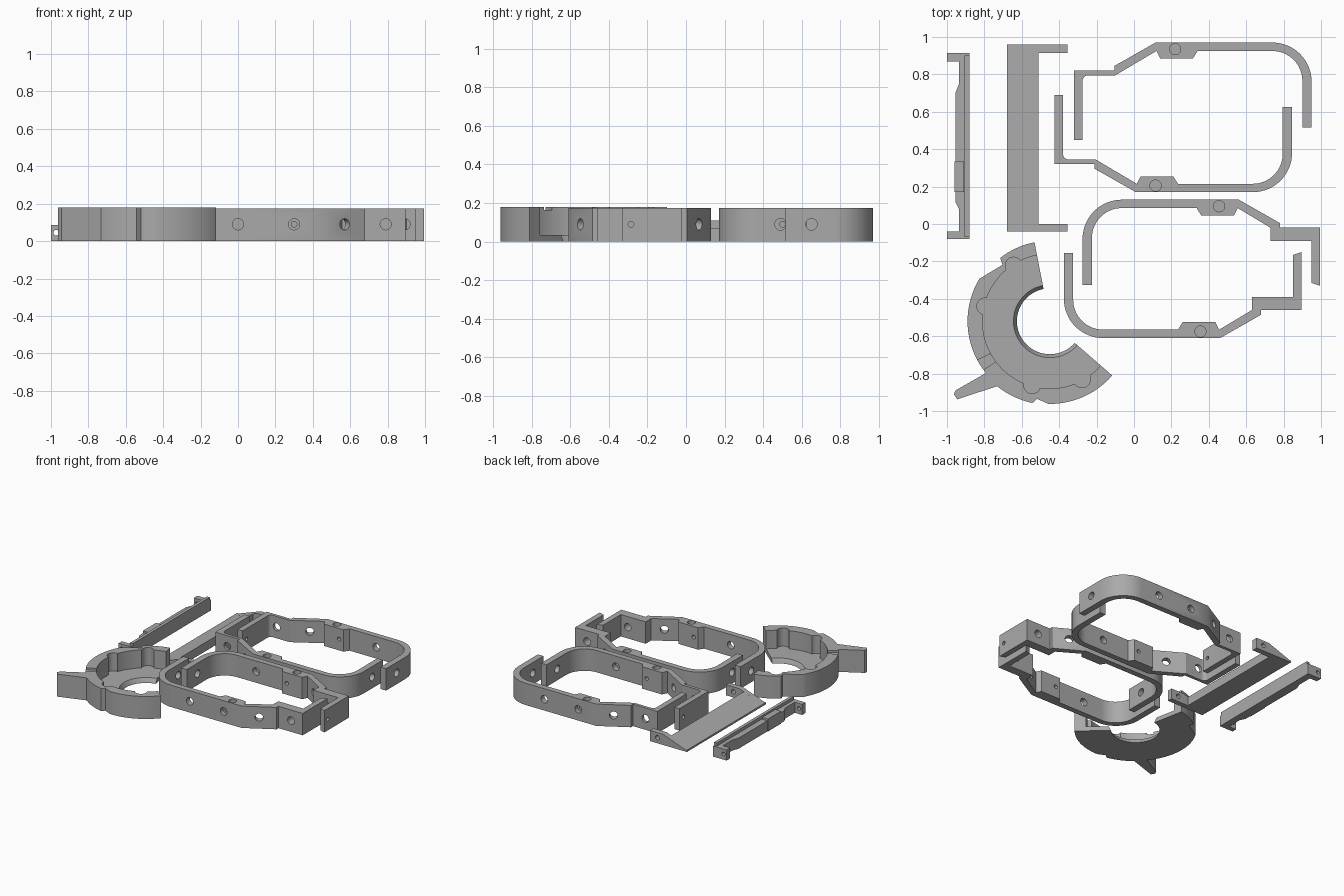
import bpy, bmesh, math
from mathutils import Matrix, Vector

if "Cube" in bpy.data.objects:
    bpy.data.objects.remove(bpy.data.objects["Cube"])

grey = bpy.data.materials.new("plain_grey")
grey.diffuse_color = (0.4, 0.4, 0.4, 1)
grey.use_nodes = True
grey.node_tree.nodes["Principled BSDF"].inputs["Base Color"].default_value = grey.diffuse_color


def arc(cx, cy, r, a0, a1, n=16):
    """Points on an arc, angles in degrees."""
    return [(cx + r * math.cos(math.radians(a0 + (a1 - a0) * i / n)),
             cy + r * math.sin(math.radians(a0 + (a1 - a0) * i / n))) for i in range(n + 1)]


def make(name, bm):
    bmesh.ops.recalc_face_normals(bm, faces=bm.faces)
    me = bpy.data.meshes.new(name)
    bm.to_mesh(me)
    bm.free()
    ob = bpy.data.objects.new(name, me)
    bpy.context.collection.objects.link(ob)
    me.materials.append(grey)
    return ob


def prism(bm, pts, lo, hi, axis="z"):
    """Extrude an outline along z (points are x, y) or along y (points are x, z)."""
    put = (lambda p, h: (p[0], p[1], h)) if axis == "z" else (lambda p, h: (p[0], h, p[1]))
    a = [bm.verts.new(put(p, lo)) for p in pts]
    b = [bm.verts.new(put(p, hi)) for p in pts]
    bm.faces.new(a)
    bm.faces.new(b)
    for i in range(len(pts)):
        j = (i + 1) % len(pts)
        bm.faces.new((a[i], a[j], b[j], b[i]))


def solid(name, *parts):
    bm = bmesh.new()
    for p in parts:
        prism(bm, *p)
    return make(name, bm)


def rect(x0, x1, y0, y1):
    return [(x0, y0), (x1, y0), (x1, y1), (x0, y1)]


def pins(*specs):
    """Cylinder cutters: centre, direction, radius, length."""
    bm = bmesh.new()
    for c, d, r, length in specs:
        rot = Vector((0, 0, 1)).rotation_difference(Vector(d)).to_matrix().to_4x4()
        bmesh.ops.create_cone(bm, cap_ends=True, segments=20, radius1=r, radius2=r,
                              depth=length, matrix=Matrix.Translation(c) @ rot)
    return make("cutter", bm)


def boolean(ob, other, op="DIFFERENCE"):
    m = ob.modifiers.new("bool", "BOOLEAN")
    m.object, m.operation, m.solver = other, op, "EXACT"
    bpy.context.view_layer.objects.active = ob
    bpy.ops.object.modifier_apply(modifier=m.name)
    bpy.data.objects.remove(other)


def smooth(ob):
    bpy.ops.object.select_all(action="DESELECT")
    ob.select_set(True)
    bpy.context.view_layer.objects.active = ob
    bpy.ops.object.shade_smooth_by_angle(angle=math.radians(30))


# Half frames: one outline with two kinds of hooked end, placed by mirroring
H = 0.175


def half_frame(name, thick_hook, sx, sy, dx, dy):
    outer = [(-0.375, -0.155)] + arc(-0.165, -0.4, 0.21, 180, 270)
    outer += [(0.46, -0.61), (0.68, -0.485), (0.68, -0.46), (0.895, -0.46)]
    if thick_hook:
        hook = [(0.895, -0.15), (0.85, -0.165), (0.85, -0.39), (0.63, -0.39), (0.63, -0.46)]
        small_y = -0.195
    else:
        hook = [(0.895, -0.09), (0.85, -0.09)] + arc(0.82, -0.405, 0.03, 0, -90, 5)
        hook += [(0.675, -0.435)]
        small_y = -0.14
    boss = [(0.455, -0.565), (0.435, -0.525), (0.26, -0.525), (0.235, -0.565)]
    inner = arc(-0.165, -0.405, 0.16, 270, 180) + [(-0.325, -0.155)]
    ob = solid(name, (outer + hook + boss + inner, 0, H))
    z = 0.09
    boolean(ob, pins(
        ((0, -0.59, z), (0, 1, 0), 0.03, 0.14),               # wall hole
        ((0.30, -0.61, z), (0, 1, 0), 0.03, 0.07),            # boss counterbore
        ((0.57, -0.5475, z), (0.494, -0.87, 0), 0.03, 0.16),  # hole in slanted wall
        ((0.79, -0.43, z), (0, 1, 0), 0.03, 0.16),            # hook hole
        ((0.87, small_y, z), (1, 0, 0), 0.015, 0.12),         # hook tip hole
        ((-0.35, -0.29, z), (1, 0, 0), 0.03, 0.12),           # end hole
        ((0.355, -0.575, H), (0, 0, 1), 0.03, 0.10)))         # blind hole on top
    boolean(ob, pins(((0.30, -0.55, z), (0, 1, 0), 0.015, 0.1)))
    ob.data.transform(Matrix.Translation((dx, dy, 0)) @ Matrix.Diagonal((sx, sy, 1, 1)))
    if sx * sy < 0:
        ob.data.flip_normals()
    smooth(ob)


half_frame("front_frame_lower_half", True, 1, 1, 0, 0)
half_frame("front_frame_upper_half", True, 1, -1, 0.1, -0.48)
half_frame("back_frame_lower_half", False, -1, 1, 0.47, 0.78)
half_frame("back_frame_upper_half", False, -1, -1, 0.575, 0.36)

# Open ring clamp with pointed handle
CX, CY = -0.45, -0.52


def polar(r, a):
    return arc(CX, CY, r, a, a, 1)[0]


body = arc(CX, CY, 0.43, 101, 128, 8) + [polar(0.394, 130)]
body += arc(CX, CY, 0.44, 149, 219, 18)
body += [(-0.955, -0.89), (-0.963, -0.91), (-0.945, -0.937)]
body += arc(CX, CY, 0.447, 231, 258, 8) + [polar(0.42, 260.5)]
body += arc(CX, CY, 0.442, 269, 319, 14)
body += arc(CX, CY, 0.176, 319, 101, 40)
clamp = solid("ring_clamp", (body, 0, 0.18))
# Cavity above the thin floor
boolean(clamp, solid("cutter", (
    arc(CX, CY, 0.36, 95, 325, 48) + arc(CX, CY, 0.1, 325, 95, 24), 0.035, 0.3)))
# Round pockets in the wall
boolean(clamp, pins(*[((*polar(0.355, a), 0.135), (0, 0, 1), 0.045, 0.2)
                      for a in (123, 167, 254.5, 299)]))
# Shallow slot across the wall near the handle
boolean(clamp, solid("cutter", ([polar(0.34, 209), polar(0.47, 208),
                                 polar(0.47, 216), polar(0.34, 217)], 0.165, 0.3)))
# Flared bore
bm = bmesh.new()
bmesh.ops.create_cone(bm, cap_ends=True, segments=64, radius1=0.168, radius2=0.2, depth=0.06,
                      matrix=Matrix.Translation((CX, CY, 0.015)))
boolean(clamp, make("cutter", bm))
smooth(clamp)

# Wedge plate with a tapered ear at each end
wedge = [(-0.68, 0), (-0.51, 0), (-0.51, 0.07), (-0.665, 0.015), (-0.68, 0.015)]
ear = [(-0.68, 0), (-0.355, 0), (-0.355, 0.085), (-0.47, 0.085), (-0.665, 0.015), (-0.68, 0.015)]
plate = solid("wedge_plate", (wedge, -0.02, 0.94, "y"))
for y0, y1 in ((-0.04, 0.0), (0.915, 0.96)):
    boolean(plate, solid("ear", (ear, y0, y1, "y")), "UNION")
boolean(plate, pins(*[((-0.42, y, 0.045), (0, 1, 0), 0.018, 0.12) for y in (-0.02, 0.937)]))
smooth(plate)

# Slim bar with end ears, a low side rail and a raised pad
bar = solid("slim_bar", (rect(-0.905, -0.88, -0.07, 0.9), 0, 0.11))
rail = [(-0.89, -0.06), (-0.935, -0.06), (-0.935, 0.08), (-0.955, 0.12),
        (-0.955, 0.70), (-0.935, 0.75), (-0.935, 0.89), (-0.89, 0.89)]
boolean(bar, solid("rail", (rail, 0, 0.085)), "UNION")
boolean(bar, solid("pad", (rect(-0.96, -0.91, 0.17, 0.335), 0, 0.1)), "UNION")
for y0, y1 in ((-0.08, -0.04), (0.87, 0.915)):
    boolean(bar, solid("ear", (rect(-1.0, -0.88, y0, y1), 0, 0.085)), "UNION")
boolean(bar, pins(*[((-0.972, y, 0.045), (0, 1, 0), 0.015, 0.12) for y in (-0.06, 0.892)]))
smooth(bar)
